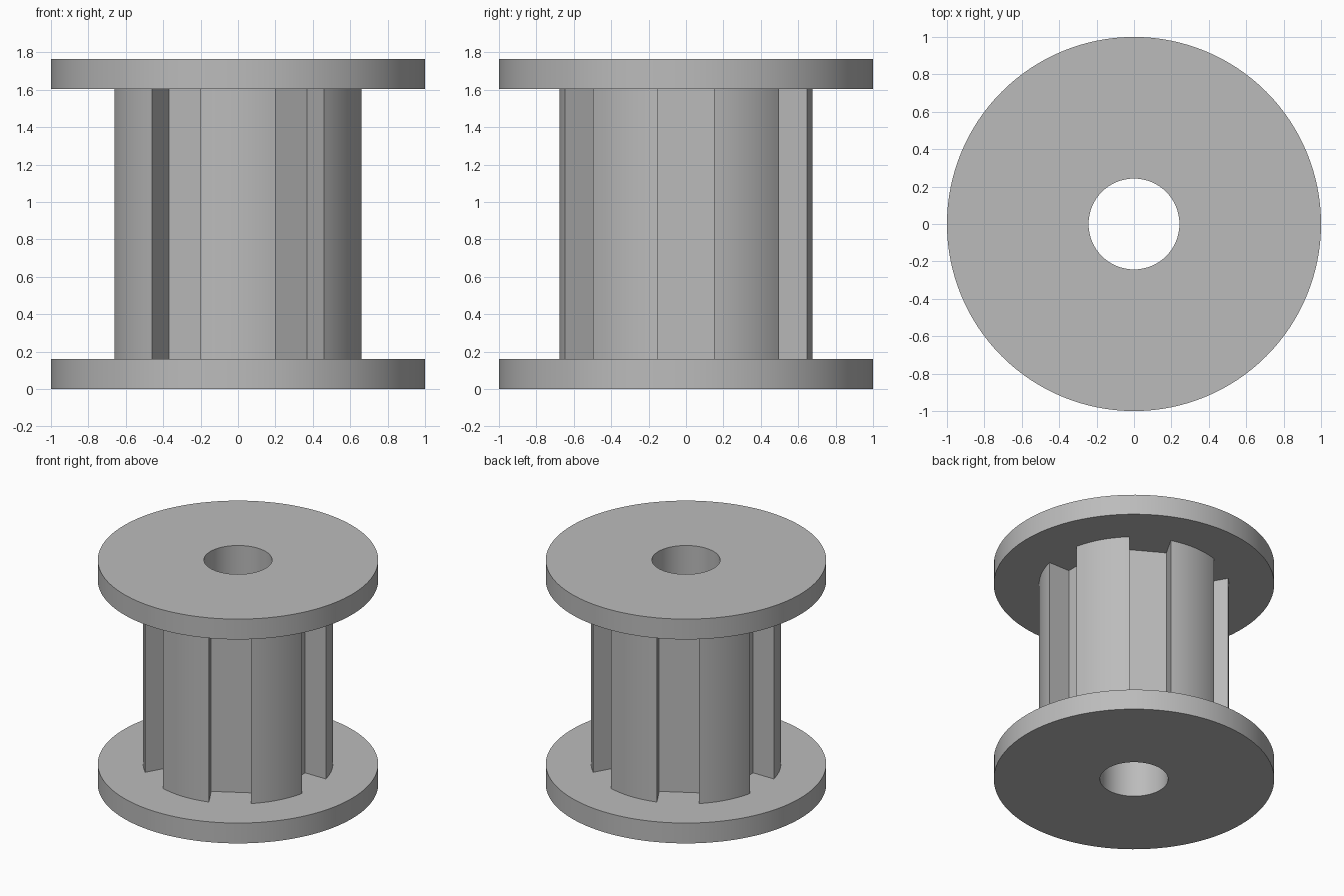
import bpy
import bmesh
from math import sin, cos, asin, sqrt, pi, tau
from mathutils import Matrix, Vector

cube = bpy.data.objects.get("Cube")
if cube:
    bpy.data.objects.remove(cube, do_unlink=True)

HEIGHT = 1.765
FLANGE = 0.16      # flange thickness
CORE_R = 0.677     # outer radius of the ribs
FLOOR = 0.48       # distance from axis to groove floor
HALF = 0.15        # half width of a groove
BORE_R = 0.243
RIBS = 6

grey = bpy.data.materials.new("plain grey")
grey.use_nodes = True
colour = (0.5, 0.5, 0.5, 1)
grey.diffuse_color = colour
grey.node_tree.nodes["Principled BSDF"].inputs["Base Color"].default_value = colour


def prism(name, outline, z0, z1):
    """Extrude a closed 2D outline from z0 to z1."""
    bm = bmesh.new()
    base = bm.faces.new([bm.verts.new((p.x, p.y, z0)) for p in outline])
    top = bmesh.ops.extrude_face_region(bm, geom=[base])["geom"]
    verts = [v for v in top if isinstance(v, bmesh.types.BMVert)]
    bmesh.ops.translate(bm, verts=verts, vec=(0, 0, z1 - z0))
    bmesh.ops.recalc_face_normals(bm, faces=bm.faces)
    mesh = bpy.data.meshes.new(name)
    bm.to_mesh(mesh)
    bm.free()
    mesh.materials.append(grey)
    obj = bpy.data.objects.new(name, mesh)
    bpy.context.collection.objects.link(obj)
    return obj


def circle(radius, count):
    return [Vector((radius * cos(tau * i / count), radius * sin(tau * i / count)))
            for i in range(count)]


def ribbed_outline(steps=14):
    """Six flat-floored grooves, the first facing +x, with arcs between."""
    points = []
    edge = asin(HALF / CORE_R)
    sweep = tau / RIBS - 2 * edge
    for k in range(RIBS):
        turn = Matrix.Rotation(k * tau / RIBS, 2)
        points += [turn @ Vector((FLOOR, -HALF)), turn @ Vector((FLOOR, HALF))]
        for i in range(steps + 1):
            a = edge + sweep * i / steps
            points.append(turn @ Vector((CORE_R * cos(a), CORE_R * sin(a))))
    return points


def combine(target, tool, operation):
    """Apply a boolean and discard the helper."""
    tool.hide_render = True
    mod = target.modifiers.new(operation.lower(), "BOOLEAN")
    mod.operation, mod.solver, mod.object = operation, "EXACT", tool
    bpy.context.view_layer.objects.active = target
    bpy.ops.object.modifier_apply(modifier=mod.name)
    bpy.data.objects.remove(tool, do_unlink=True)


# Ribbed core, sunk halfway into both flanges
spool = prism("ribbed_spool", ribbed_outline(), FLANGE / 2, HEIGHT - FLANGE / 2)

# End flanges
for name, z in (("bottom_flange", 0), ("top_flange", HEIGHT - FLANGE)):
    combine(spool, prism(name, circle(1, 128), z, z + FLANGE), "UNION")

# Through bore
combine(spool, prism("bore_cutter", circle(BORE_R, 64), -0.1, HEIGHT + 0.1), "DIFFERENCE")

# Smooth curved walls, crisp edges
bpy.ops.object.select_all(action="DESELECT")
spool.select_set(True)
bpy.context.view_layer.objects.active = spool
bpy.ops.object.shade_smooth_by_angle(angle=pi / 6)
